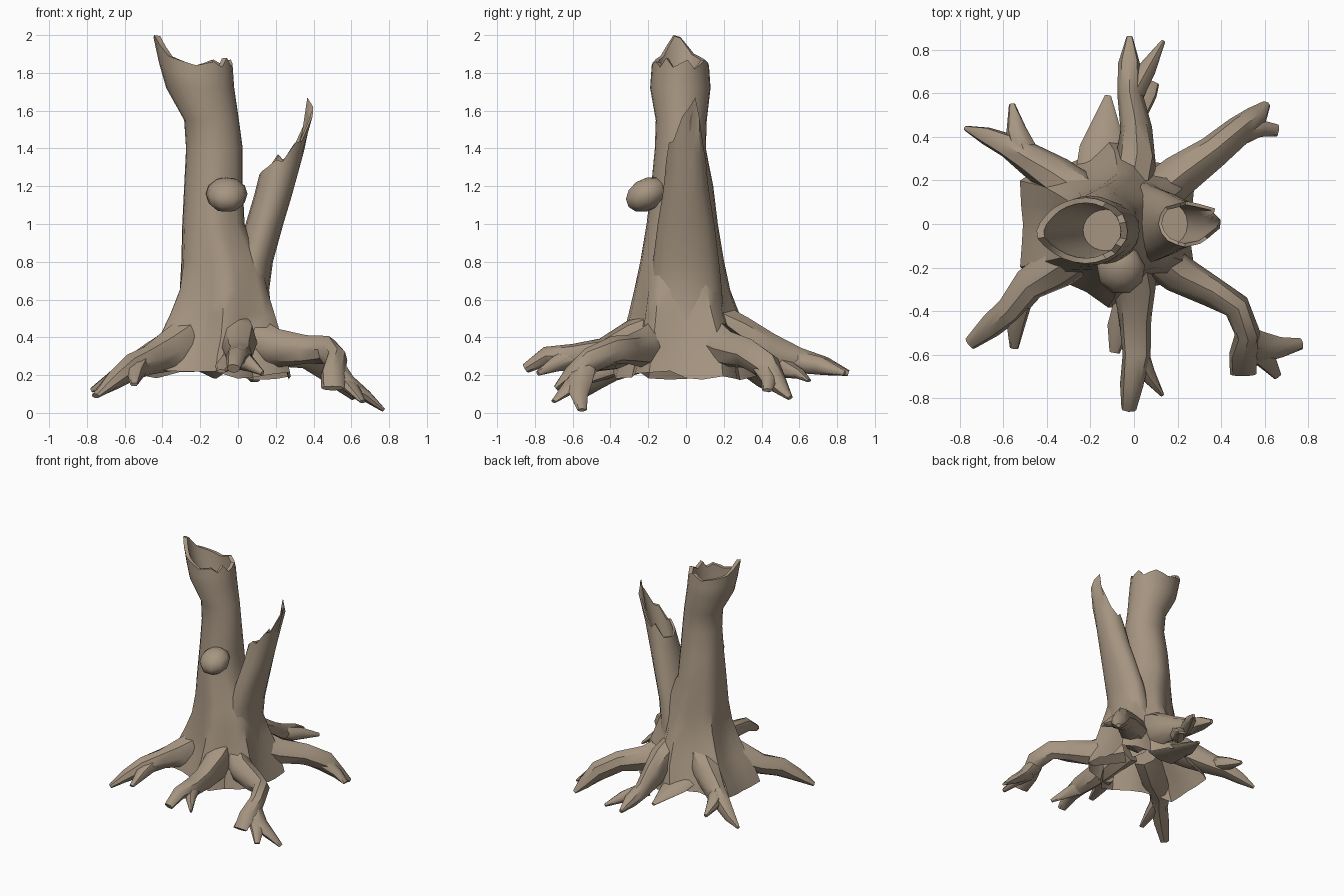
import bpy, bmesh, math, random
from mathutils import Vector

random.seed(4)
bark = bpy.data.materials.new("weathered bark")
bark.diffuse_color = (0.38, 0.30, 0.22, 1)
ROOT_ANGLES = [math.radians(a) for a in (83, 36, -36, -83, -146, 147)]


def finish(name, bm):
    bmesh.ops.recalc_face_normals(bm, faces=bm.faces)
    me = bpy.data.meshes.new(name)
    bm.to_mesh(me)
    bm.free()
    me.materials.append(bark)
    ob = bpy.data.objects.new(name, me)
    bpy.context.collection.objects.link(ob)
    bpy.ops.object.select_all(action='DESELECT')
    ob.select_set(True)
    bpy.context.view_layer.objects.active = ob
    bpy.ops.object.shade_smooth_by_angle(angle=math.radians(42))
    return ob


def sample(table, t):
    """Linear lookup in rows sorted by their first value."""
    if t <= table[0][0]:
        return table[0][1:]
    for a, b in zip(table, table[1:]):
        if t <= b[0]:
            k = (t - a[0]) / (b[0] - a[0])
            return [p + (q - p) * k for p, q in zip(a[1:], b[1:])]
    return table[-1][1:]


def trunk(name, rows, levels, rim, floor, sides, jag=0.0):
    """Hollow trunk: rows are z, cx, cy, rx, ry, buttress; rim gives broken edge height by degrees."""
    bm = bmesh.new()
    angles = [2 * math.pi * i / sides for i in range(sides)]
    tops = [sample(rim, math.degrees(a))[0] for a in angles]

    def point(a, z, scale=1.0):
        cx, cy, rx, ry, amp = sample(rows, z)
        lobe = sum(max(0, math.cos(3.2 * d)) ** 2 for d in
                   (abs((a - r + math.pi) % (2 * math.pi) - math.pi) for r in ROOT_ANGLES) if d < 0.49)
        return (cx + math.cos(a) * (rx * scale + amp * lobe),
                cy + math.sin(a) * (ry * scale + amp * lobe), z)

    rings = []
    for n, z in enumerate(levels):
        rings.append([bm.verts.new(point(a, z + (random.uniform(-jag, jag) if n == 0 else 0)))
                      for a in angles])
    last = levels[-1]
    for k, s in ((0.5, 1), (1, 1), (0.98, 0.84), (0.45, 0.8)):
        rings.append([bm.verts.new(point(a, last + (t - last) * k, s)) for a, t in zip(angles, tops)])
    rings.append([bm.verts.new(point(a, floor, 0.7)) for a in angles])
    for lo, hi in zip(rings, rings[1:]):
        for i in range(sides):
            j = (i + 1) % sides
            bm.faces.new((lo[i], lo[j], hi[j], hi[i]))
    bm.faces.new(rings[-1])
    return finish(name, bm)


def limb(name, path, sides=8):
    """Tapered tube through points x, y, z, half width, half height."""
    bm = bmesh.new()
    pts = [Vector(p[:3]) for p in path]
    rings = []
    for i, p in enumerate(path):
        d = (pts[min(i + 1, len(pts) - 1)] - pts[max(i - 1, 0)]).normalized()
        side = d.cross(Vector((0, 0, 1))).normalized()
        up = side.cross(d)
        ring = []
        for s in range(sides):
            a = 2 * math.pi * s / sides
            k = random.uniform(0.9, 1.08)
            ring.append(bm.verts.new(pts[i] + side * math.cos(a) * p[3] * k + up * math.sin(a) * p[4] * k))
        rings.append(ring)
    for lo, hi in zip(rings, rings[1:]):
        for i in range(sides):
            j = (i + 1) % sides
            bm.faces.new((lo[i], lo[j], hi[j], hi[i]))
    bm.faces.new(rings[0])
    bm.faces.new(rings[-1])
    return finish(name, bm)


# Main trunk with flared base and broken hollow top
trunk("main_trunk", [
    (0.20, -0.12, 0, 0.39, 0.32, 0.08),
    (0.30, -0.11, 0, 0.34, 0.29, 0.09),
    (0.40, -0.09, 0, 0.29, 0.26, 0.09),
    (0.52, -0.08, -0.01, 0.255, 0.235, 0.07),
    (0.65, -0.075, -0.02, 0.23, 0.22, 0.04),
    (0.80, -0.085, -0.02, 0.215, 0.205, 0.02),
    (1.00, -0.13, -0.02, 0.165, 0.18, 0.01),
    (1.20, -0.13, -0.02, 0.155, 0.16, 0.005),
    (1.40, -0.125, -0.03, 0.15, 0.135, 0),
    (1.55, -0.14, -0.025, 0.145, 0.135, 0),
    (1.72, -0.20, -0.03, 0.18, 0.16, 0),
    (1.86, -0.225, -0.03, 0.195, 0.15, 0),
    (2.00, -0.25, -0.03, 0.20, 0.14, 0)],
    [0.20, 0.30, 0.40, 0.52, 0.65, 0.80, 1.0, 1.2, 1.4, 1.55, 1.72],
    [(0, 1.85), (15, 1.87), (30, 1.82), (60, 1.87), (90, 1.84), (120, 1.87), (150, 1.90), (180, 1.99),
     (195, 2.0), (225, 1.89), (270, 1.84), (300, 1.86), (315, 1.83), (330, 1.88), (345, 1.83), (360, 1.85)],
    1.45, 24, 0.03)

# Leaning second trunk with split top and tall splinter
trunk("leaning_trunk", [
    (0.35, 0.06, 0, 0.15, 0.20, 0),
    (0.50, 0.05, 0, 0.13, 0.20, 0),
    (0.65, 0.055, 0, 0.11, 0.19, 0),
    (0.80, 0.08, 0, 0.105, 0.175, 0),
    (1.00, 0.14, 0, 0.10, 0.15, 0),
    (1.15, 0.185, 0, 0.10, 0.125, 0),
    (1.27, 0.215, 0, 0.10, 0.11, 0),
    (1.42, 0.265, 0, 0.095, 0.10, 0),
    (1.60, 0.325, 0.015, 0.085, 0.08, 0),
    (1.67, 0.33, 0.03, 0.04, 0.05, 0)],
    [0.35, 0.50, 0.65, 0.80, 1.0, 1.15],
    [(0, 1.62), (22.5, 1.67), (45, 1.56), (67.5, 1.40), (90, 1.34), (112.5, 1.37), (135, 1.27), (180, 1.26),
     (225, 1.30), (247.5, 1.34), (270, 1.33), (292.5, 1.43), (315, 1.44), (337.5, 1.57), (360, 1.62)],
    1.12, 16)

# Roots, each with forked toes
limb("back_root", [(-0.02, 0.12, 0.46, .10, .14), (0.01, 0.28, 0.38, .10, .14), (0.01, 0.44, 0.32, .075, .10),
                   (-0.02, 0.60, 0.28, .055, .07), (-0.02, 0.74, 0.25, .05, .05), (-0.02, 0.86, 0.21, .015, .015)])
limb("back_root_toe", [(-0.01, 0.58, 0.27, .05, .06), (0.06, 0.71, 0.25, .045, .045), (0.135, 0.84, 0.21, .01, .015)])
limb("back_root_spur", [(0.0, 0.5, 0.25, .06, .06), (0.07, 0.6, 0.21, .04, .03), (0.09, 0.65, 0.17, .03, .01)])

limb("back_right_root", [(0.06, 0.10, 0.40, .10, .13), (0.21, 0.22, 0.34, .095, .10), (0.36, 0.33, 0.31, .075, .08),
                         (0.48, 0.43, 0.24, .065, .075), (0.56, 0.49, 0.15, .055, .05), (0.61, 0.55, 0.08, .02, .015)])
limb("back_right_root_toe", [(0.48, 0.42, 0.23, .06, .06), (0.58, 0.44, 0.17, .04, .04), (0.66, 0.43, 0.12, .03, .01)])

limb("front_right_root", [(0.04, -0.10, 0.40, .10, .13), (0.20, -0.23, 0.34, .095, .10), (0.36, -0.31, 0.335, .07, .08),
                          (0.47, -0.38, 0.335, .065, .075), (0.52, -0.50, 0.28, .06, .07),
                          (0.50, -0.60, 0.20, .065, .05), (0.50, -0.69, 0.13, .06, .015)])
limb("front_right_root_toe", [(0.51, -0.52, 0.25, .06, .06), (0.58, -0.57, 0.16, .075, .045),
                              (0.68, -0.565, 0.09, .05, .03), (0.77, -0.55, 0.015, .025, .01)])
limb("front_right_root_spur", [(0.53, -0.55, 0.2, .06, .05), (0.61, -0.63, 0.12, .045, .03), (0.66, -0.70, 0.06, .02, .01)])

limb("front_root", [(-0.03, -0.12, 0.43, .10, .14), (0.0, -0.28, 0.37, .095, .13), (0.0, -0.44, 0.31, .075, .09),
                    (0.01, -0.60, 0.30, .065, .07), (-0.01, -0.74, 0.30, .055, .055), (-0.025, -0.85, 0.235, .035, .025)])
limb("front_root_toe", [(0.01, -0.58, 0.29, .055, .06), (0.06, -0.69, 0.26, .04, .04), (0.13, -0.785, 0.21, .01, .015)])
limb("front_root_spur", [(-0.02, -0.36, 0.28, .07, .05), (-0.07, -0.48, 0.25, .05, .03), (-0.09, -0.59, 0.22, .025, .01)])

limb("front_left_root", [(-0.20, -0.10, 0.42, .10, .13), (-0.35, -0.20, 0.33, .095, .11), (-0.48, -0.28, 0.28, .075, .08),
                         (-0.57, -0.39, 0.24, .065, .07), (-0.66, -0.47, 0.17, .055, .05), (-0.755, -0.55, 0.09, .03, .015)])
limb("front_left_root_toe", [(-0.52, -0.34, 0.26, .055, .055), (-0.54, -0.46, 0.21, .045, .04), (-0.55, -0.57, 0.15, .02, .01)])

limb("back_left_root", [(-0.20, 0.12, 0.42, .10, .13), (-0.35, 0.22, 0.34, .095, .11), (-0.47, 0.29, 0.28, .08, .08),
                        (-0.58, 0.36, 0.23, .06, .06), (-0.68, 0.405, 0.17, .045, .04), (-0.775, 0.44, 0.12, .012, .012)])
limb("back_left_root_toe", [(-0.50, 0.32, 0.27, .06, .06), (-0.54, 0.43, 0.24, .05, .045), (-0.56, 0.55, 0.20, .015, .015)])

# Torn bark flap between the back roots
limb("back_bark_flap", [(-0.13, 0.15, 0.30, .16, .06), (-0.14, 0.36, 0.24, .11, .03), (-0.12, 0.59, 0.19, .015, .01)])

# Knot on the front of the main trunk
bm = bmesh.new()
bmesh.ops.create_uvsphere(bm, u_segments=9, v_segments=6, radius=1)
for v in bm.verts:
    v.co = Vector((-0.06 + v.co.x * 0.112, -0.21 + v.co.y * 0.115, 1.155 + v.co.z * 0.09 + v.co.y * 0.025))
finish("trunk_knot", bm)
